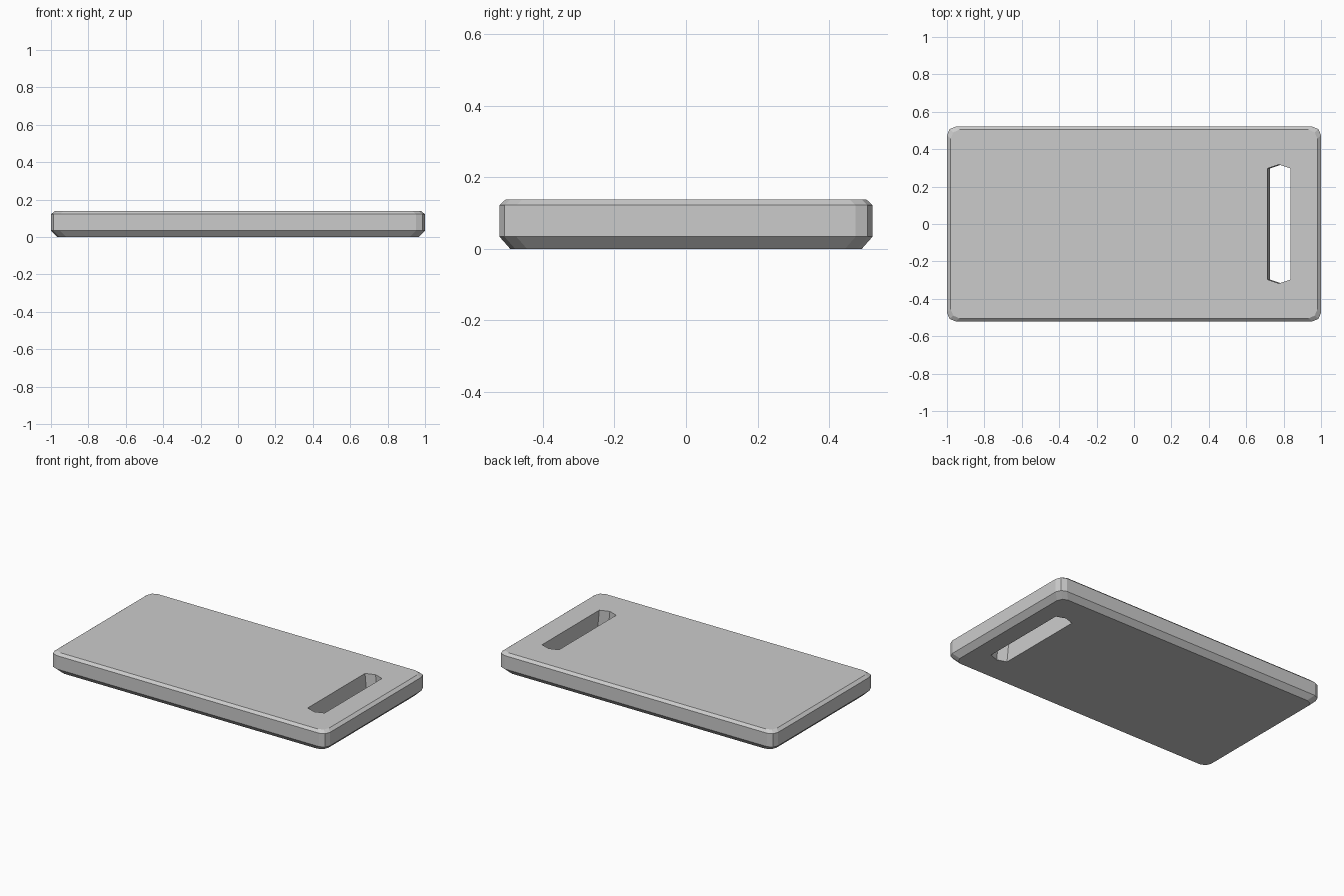
import bpy, bmesh, math

if "Cube" in bpy.data.objects:
    bpy.data.objects.remove(bpy.data.objects["Cube"])


def loft(name, rings):
    """Closed solid from stacked rings with equal point counts."""
    bm = bmesh.new()
    loops = [[bm.verts.new(p) for p in ring] for ring in rings]
    n = len(loops[0])
    for a, b in zip(loops, loops[1:]):
        for i in range(n):
            j = (i + 1) % n
            bm.faces.new((a[i], a[j], b[j], b[i]))
    bm.faces.new(loops[0][::-1])
    bm.faces.new(loops[-1])
    bmesh.ops.recalc_face_normals(bm, faces=bm.faces)
    mesh = bpy.data.meshes.new(name)
    bm.to_mesh(mesh)
    bm.free()
    obj = bpy.data.objects.new(name, mesh)
    bpy.context.collection.objects.link(obj)
    return obj


def rounded_rect(hx, hy, z, r=0.047, segments=2):
    pts = []
    for k, (sx, sy) in enumerate([(1, 1), (-1, 1), (-1, -1), (1, -1)]):
        for s in range(segments + 1):
            a = math.pi / 2 * (k + s / segments)
            pts.append((sx * (hx - r) + r * math.cos(a),
                        sy * (hy - r) + r * math.sin(a), z))
    return pts


def slot_ring(cx, z, hx=0.0615, tip=0.318, shoulder=0.297):
    return [(cx + hx, -shoulder, z), (cx + hx, shoulder, z), (cx, tip, z),
            (cx - hx, shoulder, z), (cx - hx, -shoulder, z), (cx, -tip, z)]


# Board with a wide lower chamfer and a small upper one
board = loft("cutting_board", [
    rounded_rect(0.966, 0.491, 0.0),
    rounded_rect(1.0, 0.521, 0.034),
    rounded_rect(1.0, 0.521, 0.122),
    rounded_rect(0.98, 0.504, 0.138),
])

# Slightly leaning handle slot (0.7755 at the top face, 0.789 at the bottom)
slope = (0.7755 - 0.789) / 0.138
cutter = loft("handle_slot_cutter",
              [slot_ring(0.789 + slope * z, z) for z in (-0.1, 0.25)])
cutter.hide_render = True
cutter.hide_viewport = False
cutter.display_type = 'WIRE'

cut = board.modifiers.new("handle_slot", 'BOOLEAN')
cut.operation = 'DIFFERENCE'
cut.solver = 'EXACT'
cut.object = cutter
